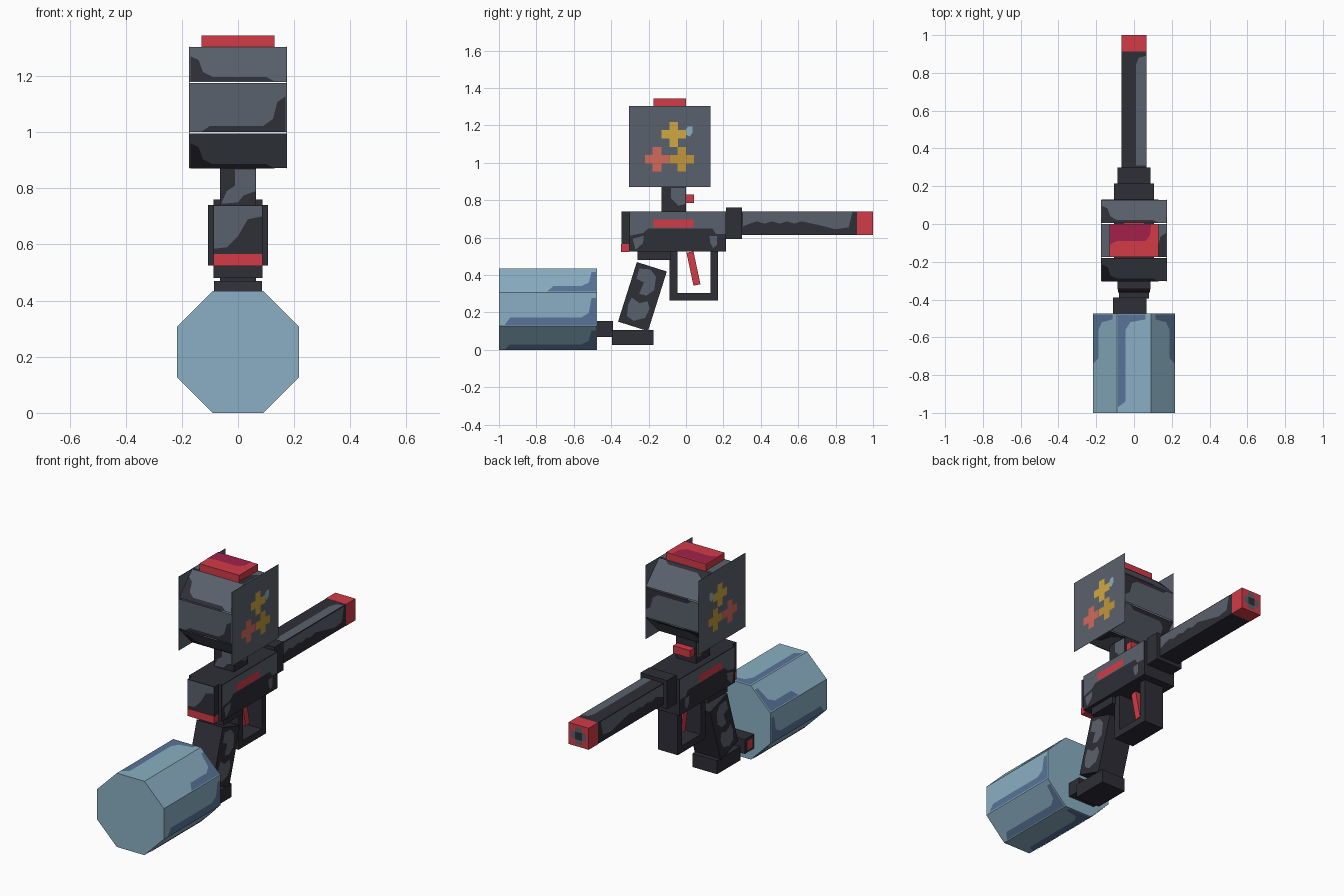
import bpy, bmesh, math
from mathutils import Vector

if "Cube" in bpy.data.objects:
    bpy.data.objects.remove(bpy.data.objects["Cube"])


def material(name, r, g, b):
    def lin(c):
        c /= 255
        return c / 12.92 if c <= 0.04045 else ((c + 0.055) / 1.055) ** 2.4
    m = bpy.data.materials.new(name)
    m.diffuse_color = (lin(r), lin(g), lin(b), 1)
    m.use_nodes = True
    m.node_tree.nodes["Principled BSDF"].inputs["Base Color"].default_value = m.diffuse_color
    return m


GREY = material("steel_grey", 90, 97, 108)
DARK = material("dark_metal", 46, 46, 55)
BLUE = material("pale_blue", 138, 175, 195)
SLATE = material("slate_blue", 88, 116, 152)
RED = material("red", 210, 59, 71)
CRIMSON = material("crimson", 162, 33, 74)
YELLOW = material("yellow", 208, 167, 68)
OCHRE = material("ochre", 192, 150, 58)
SALMON = material("salmon", 212, 106, 92)


def mesh_object(name, verts, faces, mat):
    me = bpy.data.meshes.new(name)
    me.from_pydata([tuple(v) for v in verts], [], faces)
    me.materials.append(mat)
    ob = bpy.data.objects.new(name, me)
    bpy.context.collection.objects.link(ob)
    return ob


def box(name, mat, x, y, z, tilt=0.0):
    """Box from (min, max) ranges, optionally tilted about its centre around x."""
    bm = bmesh.new()
    bmesh.ops.create_cube(bm, size=1)
    ranges = (x, y, z)
    for v in bm.verts:
        v.co = Vector([v.co[i] * (ranges[i][1] - ranges[i][0]) for i in range(3)])
    ob = mesh_object(name, [], [], mat)
    bm.to_mesh(ob.data)
    bm.free()
    ob.location = [(r[0] + r[1]) / 2 for r in ranges]
    ob.rotation_euler.x = math.radians(tilt)
    return ob


def sym(w):
    return (-w, w)


def plate(name, mat, pts, out, lift=0.003):
    """Flat painted patch lifted slightly along its outward direction."""
    out = Vector(out)
    vs = [Vector(p) + out * lift for p in pts]
    area = sum((a.cross(b) for a, b in zip(vs, vs[1:] + vs[:1])), Vector())
    if area.dot(out) < 0:
        vs.reverse()
    return mesh_object(name, vs, [list(range(len(vs)))], mat)


def side_plates(name, mat, x, yz, lift=0.003):
    for s, label in ((1, "right"), (-1, "left")):
        plate(f"{name}_{label}", mat, [(s * x, y, z) for y, z in yz], (s, 0, 0), lift)


def rect(a, b, c, d):
    return [(a, c), (b, c), (b, d), (a, d)]


def plus(cy, cz, r, w):
    quad = [(r, -w), (r, w), (w, w)]
    pts = []
    for k in range(4):
        for a, b in quad:
            for _ in range(k):
                a, b = -b, a
            pts.append((cy + a, cz + b))
    return pts


A, H = 0.2175, 0.09   # octagon apothem and half side

# Octagonal tank along y
ring = [(A * math.cos(math.radians(45 * k + 22.5)) / math.cos(math.pi / 8),
         A * math.sin(math.radians(45 * k + 22.5)) / math.cos(math.pi / 8)) for k in range(8)]
verts = [(x, y, z + A) for y in (-1, -0.475) for x, z in ring]
faces = [list(range(8)), list(range(15, 7, -1))]
faces += [[k, k + 8, (k + 1) % 8 + 8, (k + 1) % 8] for k in range(8)]
mesh_object("tank", verts, faces, BLUE)
for k in range(8):
    a = math.radians(45 * k)
    n, t = Vector((math.cos(a), 0, math.sin(a))), Vector((-math.sin(a), 0, math.cos(a)))
    sg = 1 if 2 <= k <= 5 else -1
    start = -0.74 if k in (1, 3) else -0.97
    outline = [(0.085, start), (0.085, -0.48), (-0.06, -0.48), (-0.06, -0.505),
               (0.02, -0.52), (0.045, -0.56), (0.045, start + 0.03)]
    plate(f"tank_stain_{k}", SLATE,
          [Vector((0, y, A)) + n * A + t * (u * sg) for u, y in outline], n)

# Connector and foot joining the tank to the grip
box("connector", DARK, (-0.11, 0.065), (-0.475, -0.39), (0.07, 0.155))
plate("connector_end", RED, [(-0.11, y, z) for y, z in rect(-0.46, -0.41, 0.085, 0.14)], (-1, 0, 0))
box("foot", DARK, sym(0.08), (-0.395, -0.175), (0.025, 0.105))

# Tilted grip with worn patches
box("grip", DARK, sym(0.085), (-0.317, -0.149), (0.118, 0.452), -17.5)
side_plates("grip_wear_upper", GREY, 0.085,
            [(-0.25, 0.435), (-0.19, 0.43), (-0.16, 0.39), (-0.17, 0.32), (-0.21, 0.29),
             (-0.25, 0.3), (-0.225, 0.36), (-0.265, 0.38)])
side_plates("grip_wear_lower", GREY, 0.085,
            [(-0.29, 0.28), (-0.25, 0.25), (-0.205, 0.26), (-0.195, 0.22), (-0.22, 0.17),
             (-0.28, 0.155), (-0.315, 0.18), (-0.31, 0.24)])
box("grip_mount", DARK, sym(0.087), (-0.26, -0.08), (0.48, 0.526))

# Trigger and its guard
box("guard_rear", DARK, sym(0.065), (-0.087, -0.045), (0.265, 0.526))
box("guard_front", DARK, sym(0.065), (0.13, 0.17), (0.265, 0.526))
box("guard_bottom", DARK, sym(0.065), (-0.045, 0.13), (0.265, 0.305))
box("trigger", RED, sym(0.022), (0.021, 0.059), (0.345, 0.525), 12)

# Body with rear block, grey upper paint and red stripe
box("body", DARK, sym(0.107), (-0.305, 0.215), (0.525, 0.74))
box("rear_block", DARK, sym(0.087), (-0.345, -0.305), (0.565, 0.74))
box("rear_red_bar", RED, sym(0.087), (-0.347, -0.305), (0.524, 0.567))
plate("rear_paint", GREY, [(x, -0.345, z) for x, z in
      [(-0.085, 0.738), (0.085, 0.738), (0.085, 0.7), (0.035, 0.69), (0, 0.63),
       (-0.04, 0.59), (-0.085, 0.585)]], (0, -1, 0))
side_plates("body_paint", GREY, 0.107,
            [(-0.3, 0.738), (0.212, 0.738), (0.212, 0.62), (0.16, 0.62), (0.14, 0.65),
             (-0.2, 0.65), (-0.23, 0.625), (-0.3, 0.61)])
side_plates("body_stripe", RED, 0.107, rect(-0.175, 0.04, 0.655, 0.698), 0.006)
side_plates("body_front_wear", GREY, 0.107,
            [(0.125, 0.61), (0.165, 0.61), (0.165, 0.56), (0.145, 0.545), (0.13, 0.57)])
side_plates("body_rear_wear", GREY, 0.107,
            [(-0.285, 0.595), (-0.225, 0.61), (-0.23, 0.57), (-0.27, 0.535)])

# Barrel with collar, worn paint and red muzzle
box("collar", DARK, sym(0.087), (0.215, 0.3), (0.593, 0.76))
box("barrel", DARK, sym(0.065), (0.3, 0.915), (0.615, 0.74))
box("muzzle", RED, sym(0.066), (0.913, 1.0), (0.614, 0.741))
wave = [(0.34 + 0.04 * i, 0.675 + 0.012 * (i % 2)) for i in range(8)]
side_plates("barrel_paint", GREY, 0.065,
            [(0.305, 0.737), (0.89, 0.737), (0.87, 0.655), (0.8, 0.645), (0.72, 0.665)]
            + wave[::-1] + [(0.305, 0.66)])
plate("barrel_top_paint", GREY, [(x, y, 0.74) for x, y in
      [(0.01, 0.31), (0.063, 0.31), (0.063, 0.89), (0.025, 0.88), (0.01, 0.84)]], (0, 0, 1))
plate("muzzle_cross", GREY, [(x, 0.997, z) for x, z in plus(0, 0.6775, 0.05, 0.022)], (0, 1, 0), 0.0035)
plate("muzzle_hole", DARK, [(x, 0.998, z) for x, z in rect(-0.022, 0.022, 0.655, 0.7)], (0, 1, 0), 0.004)

# Neck and knob
box("neck", DARK, sym(0.065), (-0.13, 0), (0.74, 0.88))
plate("neck_paint", GREY, [(x, -0.13, z) for x, z in
      [(-0.01, 0.868), (0.063, 0.868), (0.063, 0.79), (0.02, 0.775), (0, 0.75),
       (-0.06, 0.745), (-0.04, 0.79), (-0.01, 0.81)]], (0, -1, 0))
side_plates("neck_wear", GREY, 0.065,
            [(-0.08, 0.865), (-0.004, 0.865), (-0.004, 0.78), (-0.04, 0.77), (-0.08, 0.81)])
box("knob", RED, sym(0.055), (0, 0.042), (0.785, 0.83))

# Head drum: eight separate panels around the x axis, each with a worn corner
centre = Vector((0, -0.0875, 1.0875))
W = 0.172
for k in range(8):
    a = math.radians(45 * k)
    n, t = Vector((0, math.cos(a), math.sin(a))), Vector((0, -math.sin(a), math.cos(a)))
    place = lambda pts: [centre + n * A + t * u + Vector((x, 0, 0)) for x, u in pts]
    plate(f"drum_panel_{k}", GREY, place(rect(-W, W, -0.087, 0.087)), n, 0)
    stain = [(0.17, 0.086), (0.17, -0.04), (0.14, -0.02), (0.125, 0.04), (0.09, 0.065),
             (-0.1, 0.065), (-0.13, 0.086)]
    if k % 2:
        stain = [(-x, u) for x, u in stain]
    plate(f"drum_stain_{k}", DARK, place(stain), n, 0.002)

# Square side panels with plus-shaped marks
for s, label in ((1, "right"), (-1, "left")):
    box(f"head_panel_{label}", GREY, (s * 0.173 - 0.001, s * 0.173 + 0.001), (-0.305, 0.13), (0.87, 1.305))
side_plates("mark_yellow", YELLOW, 0.174, plus(-0.065, 1.152, 0.066, 0.023))
side_plates("mark_salmon", SALMON, 0.174, plus(-0.155, 1.02, 0.065, 0.023))
side_plates("mark_ochre", OCHRE, 0.174, plus(-0.022, 1.02, 0.065, 0.023))
side_plates("mark_blue", BLUE, 0.174,
            [(0, 1.15), (0.02, 1.14), (0.034, 1.16), (0.034, 1.195), (0.01, 1.195), (0, 1.18)])

# Red cap on the head
box("cap", RED, sym(0.13), (-0.175, 0), (1.3, 1.344))
plate("cap_patch", CRIMSON, [(x, y, 1.344) for x, y in
      [(-0.128, -0.003), (0.09, -0.003), (0.085, -0.06), (0.06, -0.09), (-0.09, -0.09),
       (-0.128, -0.11)]], (0, 0, 1))
